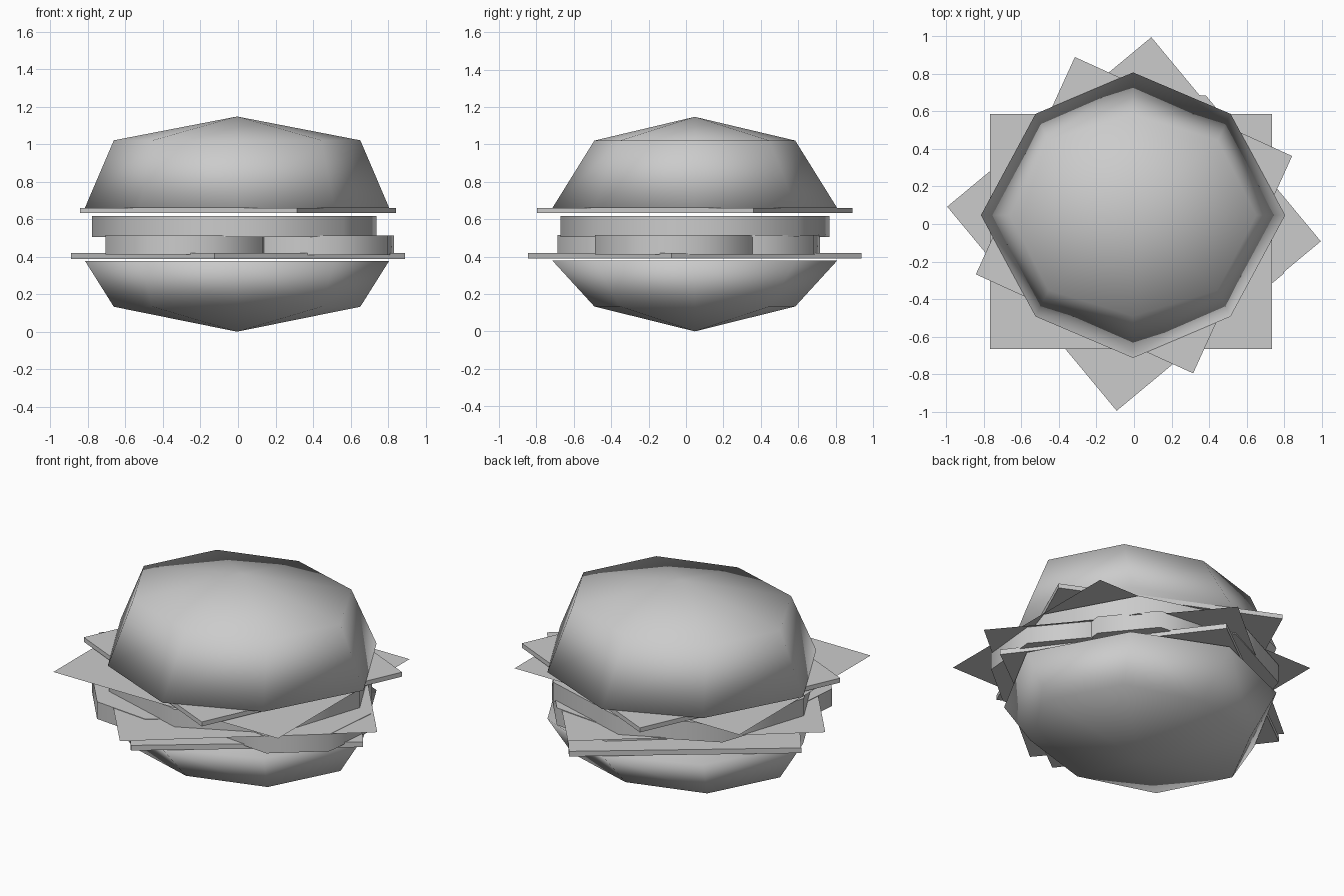
import bpy, bmesh, math
from mathutils import Matrix

cube = bpy.data.objects.get("Cube")
if cube:
    bpy.data.objects.remove(cube, do_unlink=True)

# One plain grey for every part
grey = bpy.data.materials.new("plain grey")
grey.use_nodes = True
colour = (0.6, 0.6, 0.6, 1)
grey.diffuse_color = colour
grey.node_tree.nodes["Principled BSDF"].inputs["Base Color"].default_value = colour

CENTRE_Y = 0.047


def finish(name, bm, smooth=None):
    bmesh.ops.recalc_face_normals(bm, faces=bm.faces)
    mesh = bpy.data.meshes.new(name)
    bm.to_mesh(mesh)
    bm.free()
    mesh.materials.append(grey)
    obj = bpy.data.objects.new(name, mesh)
    bpy.context.collection.objects.link(obj)
    if smooth is not None:
        bpy.ops.object.select_all(action='DESELECT')
        obj.select_set(True)
        bpy.context.view_layer.objects.active = obj
        bpy.ops.object.shade_smooth_by_angle(angle=math.radians(smooth))
    return obj


def octagon(bm, rx, ry, cx, cy, z):
    """Eight points on the axes and the diagonals."""
    signs = [(1, 0), (1, 1), (0, 1), (-1, 1), (-1, 0), (-1, -1), (0, -1), (1, -1)]
    ring = []
    for sx, sy in signs:
        x, y = (sx * cx, sy * cy) if sx and sy else (sx * rx, sy * ry)
        ring.append(bm.verts.new((x - 0.005, y + CENTRE_Y, z)))
    return ring


def bun(name, rim_z, shoulder_z, tip_z):
    """Faceted dome with a flat cut side, smoothly shaded all over."""
    bm = bmesh.new()
    rim = octagon(bm, 0.811, 0.761, 0.52, 0.54, rim_z)
    shoulder = octagon(bm, 0.657, 0.537, 0.45, 0.40, shoulder_z)
    tip = bm.verts.new((-0.005, CENTRE_Y, tip_z))
    bm.faces.new(rim)
    for i in range(8):
        j = (i + 1) % 8
        bm.faces.new((rim[i], rim[j], shoulder[j], shoulder[i]))
        bm.faces.new((shoulder[i], shoulder[j], tip))
    finish(name, bm, 180)


def disc(name, x, y, radius, z0, z1, turn, stretch_y=1):
    """Eight-sided round slice."""
    bm = bmesh.new()
    bmesh.ops.create_cone(bm, cap_ends=True, segments=8, radius1=radius,
                          radius2=radius, depth=z1 - z0,
                          matrix=Matrix.Rotation(math.radians(turn), 4, 'Z'))
    bmesh.ops.scale(bm, vec=(1, stretch_y, 1), verts=bm.verts)
    bmesh.ops.translate(bm, vec=(x, y, (z0 + z1) / 2), verts=bm.verts)
    finish(name, bm, 60)


def sheet(name, x, y, z, half_diagonal, turn, thickness=0, stretch_y=1):
    """Square leaf or slice; turn is the angle of one corner from +x."""
    bm = bmesh.new()
    half = half_diagonal / math.sqrt(2)
    if thickness:
        bmesh.ops.create_cube(bm, size=2 * half)
        bmesh.ops.scale(bm, vec=(1, 1, thickness / (2 * half)), verts=bm.verts)
    else:
        bmesh.ops.create_grid(bm, x_segments=1, y_segments=1, size=half)
    bmesh.ops.rotate(bm, matrix=Matrix.Rotation(math.radians(turn - 45), 3, 'Z'),
                     verts=bm.verts)
    bmesh.ops.scale(bm, vec=(1, stretch_y, 1), verts=bm.verts)
    bmesh.ops.translate(bm, vec=(x, y, z), verts=bm.verts)
    finish(name, bm)


# Bread
bun("bottom_bun", 0.378, 0.133, 0)
bun("top_bun", 0.66, 1.02, 1.147)

# Leaves against the bread
sheet("lower_leaf", 0, CENTRE_Y, 0.404, 0.9, -8, 0.031)
sheet("upper_leaf", 0, CENTRE_Y, 0.647, 0.9, 20.5, 0.027)

# Three overlapping round slices
for n, (x, y) in enumerate([(0.395, -0.05), (-0.27, -0.25), (0.17, 0.28)]):
    disc(f"round_slice_{n + 1}", x, y, 0.457, 0.41 + n * 0.001, 0.514 + n * 0.001, 17)

# Patty between two paper-thin square slices
sheet("lower_square_slice", 0, 0, 0.512, 1.0, -5.3)
disc("patty", -0.02, CENTRE_Y, 0.76, 0.505, 0.617, 5, 0.95)
sheet("upper_square_slice", -0.016, -0.04, 0.624, 1.062, 45, 0, 0.835)
